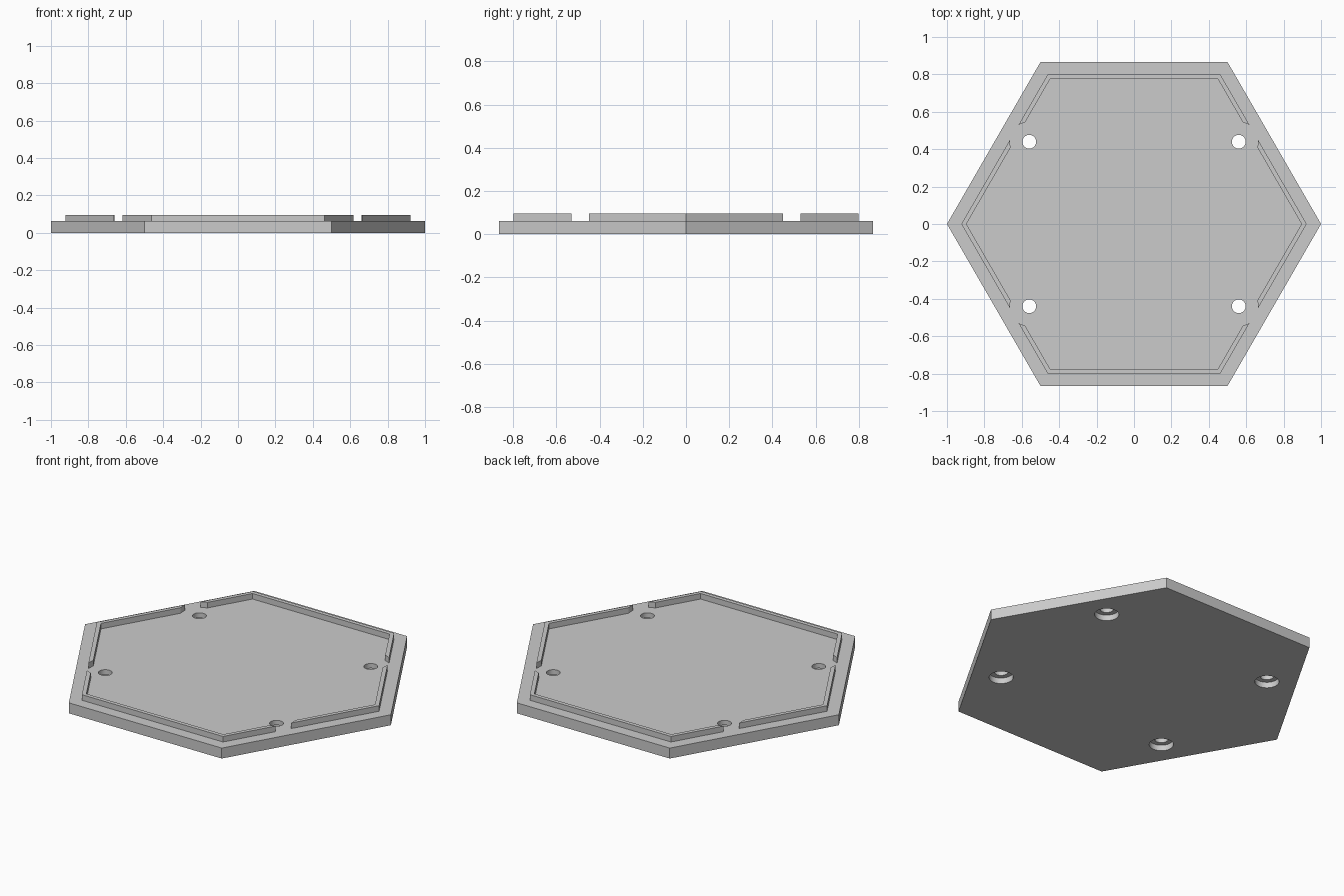
import bpy, bmesh, math

cube = bpy.data.objects.get("Cube")
if cube:
    bpy.data.objects.remove(cube, do_unlink=True)

BASE_TOP, RIM_TOP = 0.062, 0.095
OUTER, INNER = 0.923, 0.896          # rim corner radii
SLOPE = math.sqrt(3)

grey = bpy.data.materials.new("light grey")
grey.use_nodes = True
colour = (0.6, 0.6, 0.6, 1)
grey.diffuse_color = colour
grey.node_tree.nodes["Principled BSDF"].inputs["Base Color"].default_value = colour


def prism(name, outline, z0, z1):
    """Extrude a flat outline from z0 to z1."""
    bm = bmesh.new()
    face = bm.faces.new([bm.verts.new((x, y, z0)) for x, y in outline])
    up = bmesh.ops.extrude_face_region(bm, geom=[face])["geom"]
    for v in up:
        if isinstance(v, bmesh.types.BMVert):
            v.co.z = z1
    bmesh.ops.recalc_face_normals(bm, faces=bm.faces)
    mesh = bpy.data.meshes.new(name)
    bm.to_mesh(mesh)
    bm.free()
    mesh.materials.append(grey)
    obj = bpy.data.objects.new(name, mesh)
    bpy.context.collection.objects.link(obj)
    return obj


def circle(cx, cy, r, n=32):
    return [(cx + r * math.cos(math.tau * i / n), cy + r * math.sin(math.tau * i / n))
            for i in range(n)]


def on_side(radius, y):
    """Point at height y on the slanted +x sides of a hexagon."""
    return (radius - abs(y) / SLOPE, y)


# Hexagonal base plate
base = prism("base_plate", circle(0, 0, 1, 6), 0, BASE_TOP)

# Four screw holes, each with a wider recess on the underside
for sx in (-1, 1):
    for sy in (-1, 1):
        for radius, top in ((0.065, 0.034), (0.037, 0.2)):
            cutter = prism("hole_cutter", circle(0.56 * sx, 0.44 * sy, radius), -0.1, top)
            cutter.hide_render = True
            mod = base.modifiers.new("hole", "BOOLEAN")
            mod.operation, mod.solver, mod.object = "DIFFERENCE", "EXACT", cutter
            bpy.context.view_layer.objects.active = base
            bpy.ops.object.modifier_apply(modifier=mod.name)
            bpy.data.objects.remove(cutter, do_unlink=True)

# Raised rim in four pieces, with gaps beside the holes
side = [on_side(OUTER, y) for y in (-0.45, 0, 0.45)]
side += [on_side(INNER, y) for y in (0.407, 0, -0.407)]
half = [on_side(OUTER, 0.53), on_side(OUTER, OUTER * SLOPE / 2)]
half_in = [on_side(INNER, INNER * SLOPE / 2), on_side(INNER, 0.545)]
mirror = lambda pts: [(-x, y) for x, y in reversed(pts)]
end = half + mirror(half) + mirror(half_in) + half_in

for s, side_name, end_name in ((1, "left", "back"), (-1, "right", "front")):
    prism("rim_" + side_name, [(s * x, y) for x, y in side], BASE_TOP, RIM_TOP)
    prism("rim_" + end_name, [(x, s * y) for x, y in end], BASE_TOP, RIM_TOP)

# Smooth hole walls, crisp edges elsewhere
bpy.ops.object.select_all(action="DESELECT")
base.select_set(True)
bpy.context.view_layer.objects.active = base
bpy.ops.object.shade_smooth_by_angle(angle=math.radians(30))
